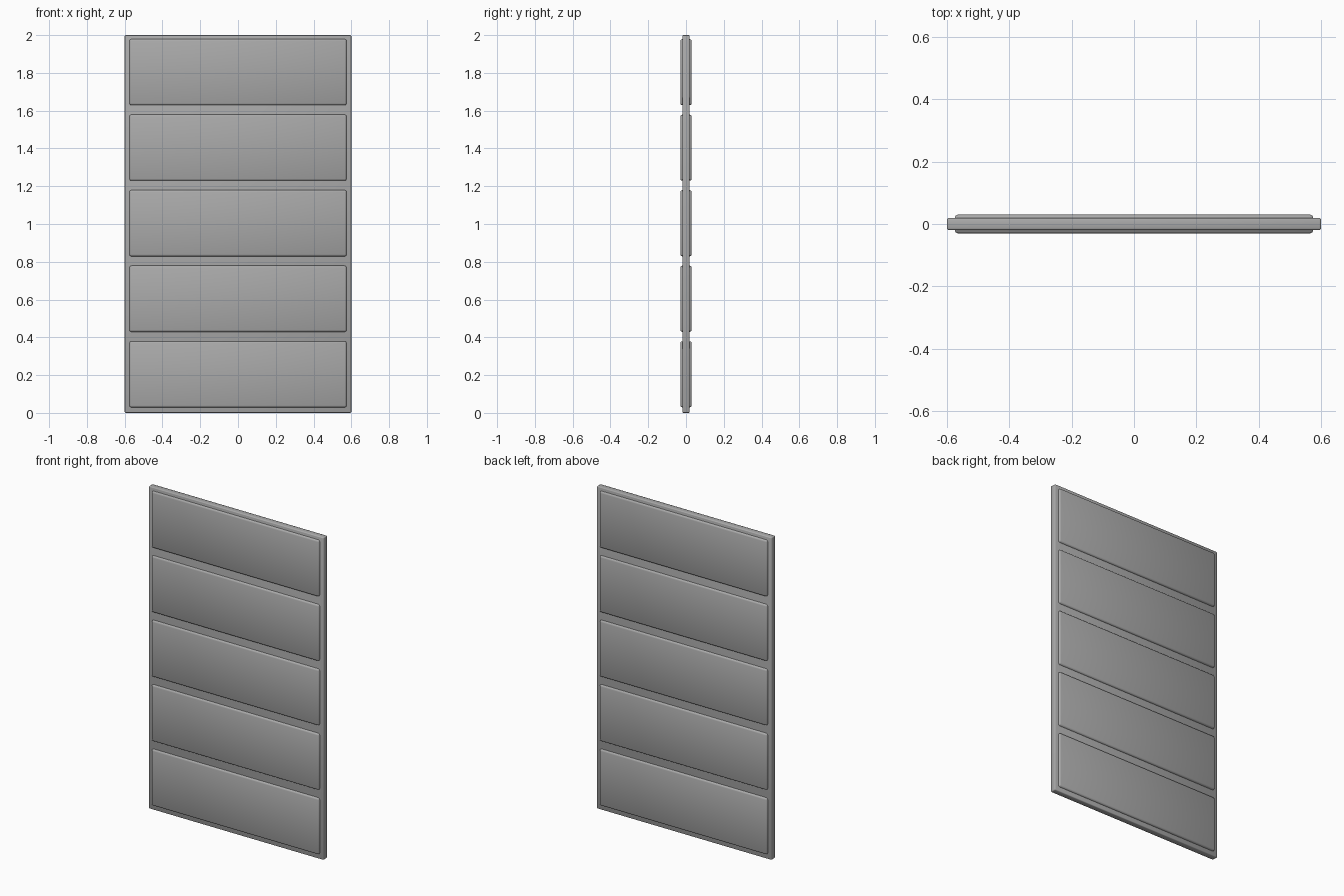
import bpy

if "Cube" in bpy.data.objects:
    bpy.data.objects.remove(bpy.data.objects["Cube"])

W, H = 1.2, 2.0          # overall width and height
PITCH = 0.4              # vertical spacing of panels


def grey(name, v):
    mat = bpy.data.materials.new(name)
    mat.diffuse_color = (v, v, v, 1)
    mat.use_nodes = True
    mat.node_tree.nodes["Principled BSDF"].inputs["Base Color"].default_value = mat.diffuse_color
    return mat


def box(name, size, centre, bevel, segments, mat):
    bpy.ops.mesh.primitive_cube_add(size=1, location=centre)
    ob = bpy.context.object
    ob.name = name
    ob.scale = size
    bpy.ops.object.transform_apply(location=False, rotation=False, scale=True)
    mod = ob.modifiers.new("Bevel", 'BEVEL')
    mod.width = bevel
    mod.segments = segments
    bpy.ops.object.modifier_apply(modifier=mod.name)
    bpy.ops.object.shade_smooth()
    ob.data.materials.append(mat)
    return ob


dark = grey("dark_grey", 0.4)

# Door slab with softened edges
box("door_slab", (W, 0.038, H), (0, 0, H / 2), 0.005, 2, dark)

# Five raised panels, softly rounded and proud of both faces
for i in range(5):
    box(f"raised_panel_{i + 1}", (1.15, 0.06, 0.35), (0, 0, 0.204 + i * PITCH),
        0.01, 2, dark)
